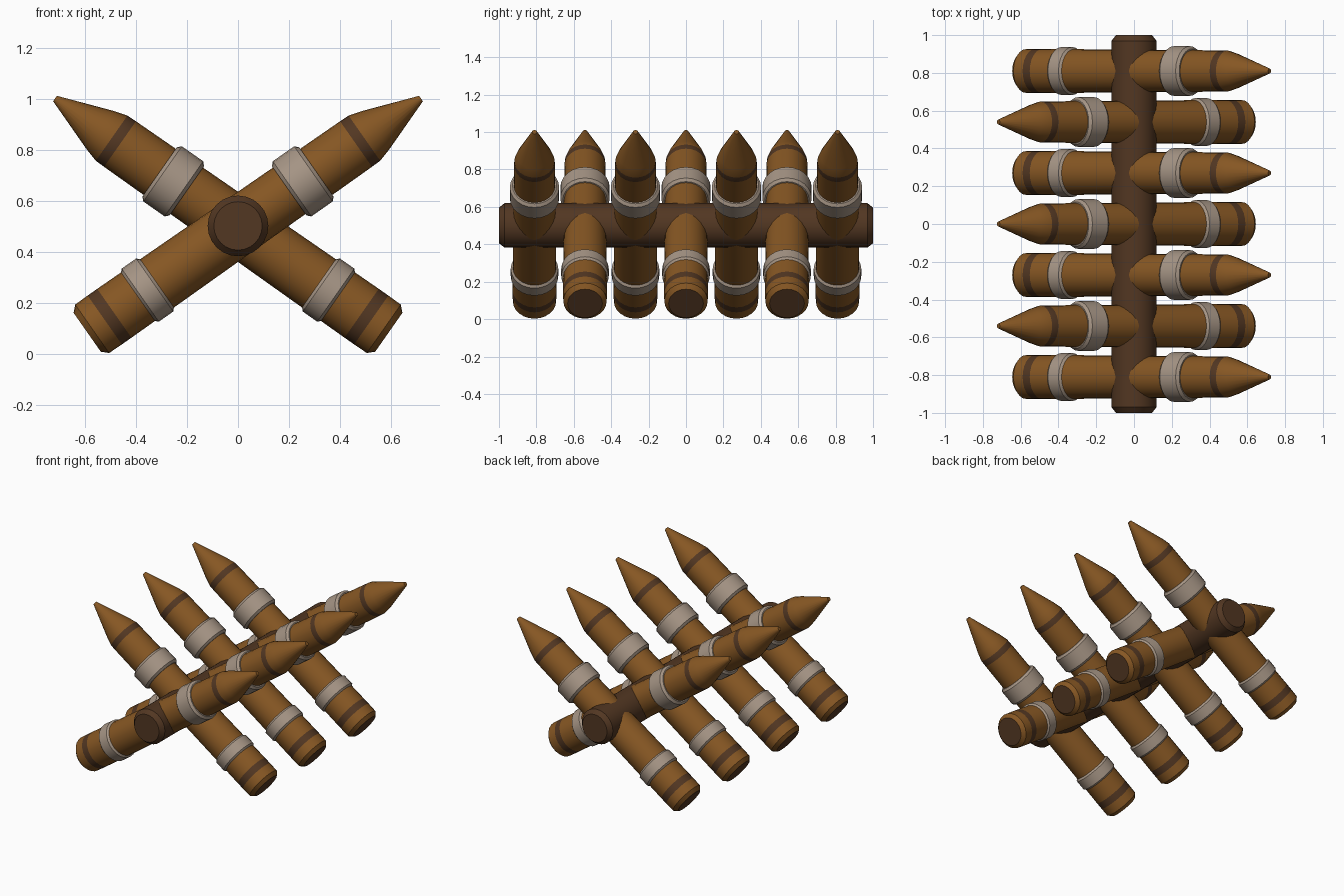
import bpy, bmesh, math

if "Cube" in bpy.data.objects:
    bpy.data.objects.remove(bpy.data.objects["Cube"])

SIDES = 24
CENTRE_Z = 0.498
TILT = math.radians(55)      # stake lean away from vertical


def material(name, rgb):
    m = bpy.data.materials.new(name)
    m.diffuse_color = (*rgb, 1)
    m.use_nodes = True
    m.node_tree.nodes["Principled BSDF"].inputs["Base Color"].default_value = m.diffuse_color
    return m


WOOD = material("wood", (0.24, 0.095, 0.017))
DARK = material("dark_wood", (0.085, 0.038, 0.016))
ROPE = material("binding", (0.38, 0.30, 0.235))


def lathe(name, profile, mats, dark_caps=False, dark_rows=(), closed=False):
    """Spin (radius, height) points round z; optionally cap or close the loop."""
    bm = bmesh.new()
    rings = []
    for r, h in profile:
        rings.append([bm.verts.new((r * math.cos(2 * math.pi * i / SIDES),
                                    r * math.sin(2 * math.pi * i / SIDES), h))
                      for i in range(SIDES)])
    n = len(rings)
    for k in range(n if closed else n - 1):
        a, b = rings[k], rings[(k + 1) % n]
        for i in range(SIDES):
            j = (i + 1) % SIDES
            f = bm.faces.new((a[i], a[j], b[j], b[i]))
            f.material_index = 1 if k in dark_rows else 0
    if not closed:
        bottom = bm.faces.new(rings[0][::-1])
        bm.faces.new(rings[-1])
        bottom.material_index = 1 if dark_caps else 0
    bmesh.ops.recalc_face_normals(bm, faces=bm.faces)
    for f in bm.faces:
        f.smooth = True
    me = bpy.data.meshes.new(name)
    bm.to_mesh(me)
    bm.free()
    for m in mats:
        me.materials.append(m)
    me.set_sharp_from_angle(angle=math.radians(25))
    return me


def place(name, mesh, loc, rot):
    ob = bpy.data.objects.new(name, mesh)
    ob.location, ob.rotation_euler = loc, rot
    bpy.context.collection.objects.link(ob)


def binding(name, lo, hi, r):
    b = 0.014
    return lathe(name, [(0.09, lo), (r - b, lo), (r, lo + b),
                        (r, hi - b), (r - b, hi), (0.09, hi)], [ROPE], closed=True)


# sharpened stake: bevelled butt, slight taper, two dark bands, pointed tip
stake = lathe("stake", [(0.093, -0.722), (0.116, -0.698), (0.117, -0.638), (0.117, -0.592),
                        (0.109, 0.565), (0.108, 0.605), (0.092, 0.66), (0.013, 0.876)],
              [WOOD, DARK], dark_caps=True, dark_rows=(2, 4))
lower_binding = binding("lower_binding", -0.482, -0.385, 0.127)
upper_binding = binding("upper_binding", 0.245, 0.375, 0.132)

# central beam along y
beam = lathe("beam", [(0.095, -1), (0.119, -0.97), (0.119, 0.97), (0.095, 1)], [DARK])
place("beam", beam, (0, 0, CENTRE_Z + 0.003), (math.pi / 2, 0, 0))

# seven stakes, alternating lean
for i in range(7):
    loc = (0, -0.81 + 0.27 * i, CENTRE_Z)
    rot = (0, TILT if i % 2 == 0 else -TILT, 0)
    for mesh in (stake, lower_binding, upper_binding):
        place(f"{mesh.name}_{i + 1}", mesh, loc, rot)
